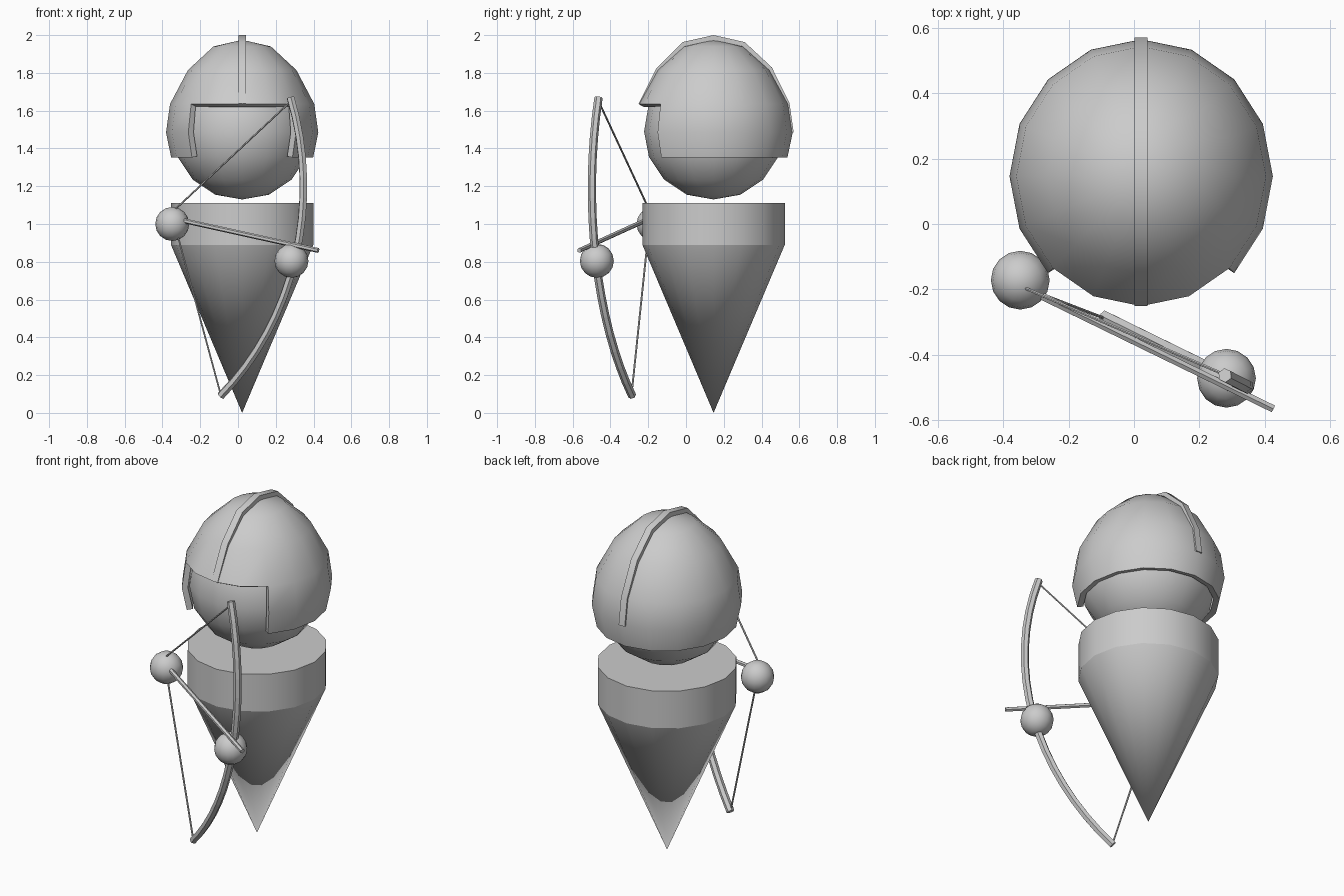
import bpy, bmesh
from math import pi, sin, cos, radians
from mathutils import Vector

if "Cube" in bpy.data.objects:
    bpy.data.objects.remove(bpy.data.objects["Cube"])

CX, CY = 0.022, 0.146      # axis of the body and head
SEG = 16


def finish(name, bm, smooth=40, solid=0):
    bmesh.ops.remove_doubles(bm, verts=bm.verts, dist=1e-5)
    me = bpy.data.meshes.new(name)
    bm.to_mesh(me)
    bm.free()
    ob = bpy.data.objects.new(name, me)
    bpy.context.collection.objects.link(ob)
    bpy.ops.object.select_all(action='DESELECT')
    bpy.context.view_layer.objects.active = ob
    ob.select_set(True)
    if solid:
        mod = ob.modifiers.new("thickness", 'SOLIDIFY')
        mod.thickness, mod.offset = solid, -1
        bpy.ops.object.modifier_apply(modifier=mod.name)
    if smooth:
        bpy.ops.object.shade_smooth_by_angle(angle=radians(smooth))
    return ob


def lathe(name, profile, ysc=1.0, skip=lambda i, j: False, solid=0, smooth=40):
    """Spin a bottom-to-top (radius, z) profile; skip drops faces."""
    bm = bmesh.new()
    rings = [[bm.verts.new((CX + r * cos(2 * pi * i / SEG),
                            CY + r * ysc * sin(2 * pi * i / SEG), z))
              for i in range(SEG)] for r, z in profile]
    for j in range(len(profile) - 1):
        for i in range(SEG):
            if not skip(i, j):
                k = (i + 1) % SEG
                bm.faces.new((rings[j][i], rings[j][k], rings[j + 1][k], rings[j + 1][i]))
    bmesh.ops.delete(bm, geom=[v for v in bm.verts if not v.link_faces], context='VERTS')
    return finish(name, bm, smooth, solid)


def tube(name, pts, radius, sides=6):
    """Faceted rod along a path."""
    pts = [Vector(p) for p in pts]
    bm = bmesh.new()
    rings = []
    for n, p in enumerate(pts):
        t = (pts[min(n + 1, len(pts) - 1)] - pts[max(n - 1, 0)]).normalized()
        a = t.cross(Vector((0.43, 0.9, 0))).normalized()
        b = t.cross(a)
        rings.append([bm.verts.new(p + radius * (a * cos(2 * pi * i / sides) + b * sin(2 * pi * i / sides)))
                      for i in range(sides)])
    for r0, r1 in zip(rings, rings[1:]):
        for i in range(sides):
            k = (i + 1) % sides
            bm.faces.new((r0[i], r0[k], r1[k], r1[i]))
    bm.faces.new(rings[0][::-1])
    bm.faces.new(rings[-1])
    bmesh.ops.recalc_face_normals(bm, faces=bm.faces)
    return finish(name, bm, 0)


def arc(p0, mid, p1, steps):
    """Circular arc through a start, middle and end point."""
    p0, mid, p1 = Vector(p0), Vector(mid), Vector(p1)
    chord = (p1 - p0) / 2
    c = (p0 + p1) / 2
    side = mid - c
    side -= chord.normalized() * side.dot(chord.normalized())
    h, s = chord.length, side.length
    rad = (h * h + s * s) / (2 * s)
    u, n = chord.normalized(), side.normalized()
    centre = c - n * (rad - s)
    from math import asin
    half = asin(h / rad)
    return [centre + rad * (u * sin(a) + n * cos(a))
            for a in (half * (2 * k / steps - 1) for k in range(steps + 1))]


# Body: straight band over a pointed cone
lathe("body_cone", [(0, 0), (0.377, 0.89)])
lathe("body_band", [(0.377, 0.89), (0.377, 1.11), (0, 1.11)])

# Head, egg shaped
lathe("head", [(0, 1.13), (0.142, 1.155), (0.262, 1.235), (0.342, 1.355), (0.368, 1.49),
               (0.345, 1.625), (0.255, 1.79), (0.135, 1.905), (0, 1.935)], smooth=60)

# Helmet shell with a face opening at the front
lathe("helmet", [(0.376, 1.352), (0.403, 1.485), (0.382, 1.635),
                 (0.287, 1.815), (0.152, 1.94), (0, 1.975)],
      ysc=1.04, skip=lambda i, j: j < 2 and 10 <= i <= 13, solid=0.033)

# Crest running front to back over the helmet
outer = [(-0.397, 1.637), (-0.303, 1.825), (-0.165, 1.963), (0, 2.0),
         (0.165, 1.963), (0.308, 1.83), (0.402, 1.64), (0.424, 1.485)]
inner = [(y * 0.95, 1.49 + (z - 1.49) * 0.94) for y, z in outer]
bm = bmesh.new()
for (a, b), (c, d) in zip(zip(outer, inner), zip(outer[1:], inner[1:])):
    bm.faces.new([bm.verts.new((CX - 0.02, CY + y, z)) for y, z in (a, c, d, b)])
bmesh.ops.remove_doubles(bm, verts=bm.verts, dist=1e-5)
ext = bmesh.ops.extrude_face_region(bm, geom=bm.faces[:], use_keep_orig=True)
bmesh.ops.translate(bm, vec=(0.04, 0, 0),
                    verts=[e for e in ext["geom"] if isinstance(e, bmesh.types.BMVert)])
bmesh.ops.recalc_face_normals(bm, faces=bm.faces)
finish("helmet_crest", bm, 40)

# Floating hands
for name, loc in (("string_hand", (-0.348, -0.172, 1.0)), ("bow_hand", (0.283, -0.472, 0.805))):
    bm = bmesh.new()
    bmesh.ops.create_uvsphere(bm, u_segments=16, v_segments=8, radius=0.09)
    bmesh.ops.translate(bm, vec=loc, verts=bm.verts)
    finish(name, bm, 60)

# Bow, drawn string and arrow
tube("bow", arc((0.278, -0.463, 1.67), (0.303, -0.478, 0.82), (-0.092, -0.285, 0.09), 16), 0.022)
nock = (-0.352, -0.188, 1.06)
tube("string_upper", [(0.27, -0.458, 1.64), nock], 0.005)
tube("string_lower", [(-0.095, -0.287, 0.11), nock], 0.005)
tube("arrow", [(-0.345, -0.19, 1.03), (0.425, -0.565, 0.86)], 0.013)
